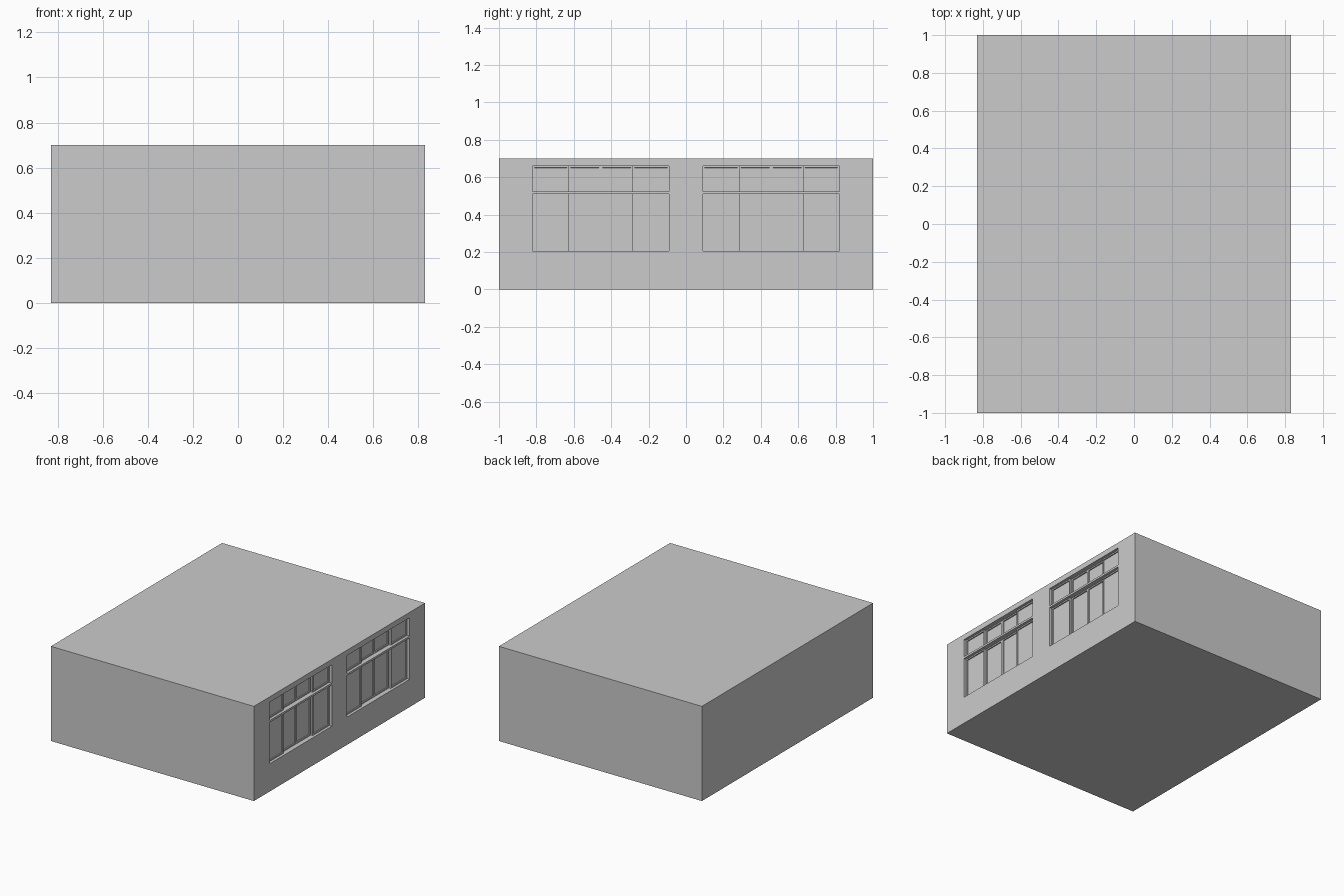
import bpy, bmesh
from mathutils import Matrix, Vector

if "Cube" in bpy.data.objects:
    bpy.data.objects.remove(bpy.data.objects["Cube"])

W, L, H = 1.66, 2.0, 0.70
FACE = W / 2                                 # plane of the window wall
ROWS = [(0.205, 0.51), (0.525, 0.66)]        # main lights and transom lights
# y from, y to, setback of each sash (outer pair sits in front of inner pair)
SASHES = [(0.09, 0.285, 0.02), (0.285, 0.455, 0.035),
          (0.455, 0.628, 0.035), (0.628, 0.82, 0.02)]


def add_box(bm, lo, hi):
    lo, hi = Vector(lo), Vector(hi)
    mat = Matrix.Translation((lo + hi) / 2) @ Matrix.Diagonal((*(hi - lo), 1))
    verts = bmesh.ops.create_cube(bm, size=1, matrix=mat)["verts"]
    return {f for v in verts for f in v.link_faces}


def make_object(name, bm):
    bm.normal_update()
    mesh = bpy.data.meshes.new(name)
    bm.to_mesh(mesh)
    bm.free()
    ob = bpy.data.objects.new(name, mesh)
    bpy.context.collection.objects.link(ob)
    return ob


# Main block
bm = bmesh.new()
add_box(bm, (-W / 2, -L / 2, 0), (W / 2, L / 2, H))
block = make_object("building_block", bm)

# Window openings cut into the right wall
bm = bmesh.new()
for y0, y1 in ((-0.82, -0.09), (0.09, 0.82)):
    for z0, z1 in ROWS:
        add_box(bm, (FACE - 0.06, y0, z0), (FACE + 0.1, y1, z1))
cutter = make_object("opening_cutter", bm)
cutter.hide_render = True
cutter.hide_set(True)
cut = block.modifiers.new("openings", 'BOOLEAN')
cut.operation = 'DIFFERENCE'
cut.solver = 'EXACT'
cut.object = cutter

# Sashes: boxes with a narrow frame and a recessed pane
for side, label in ((-1, "front"), (1, "back")):
    bm = bmesh.new()
    for z0, z1 in ROWS:
        for a, b, setback in SASHES:
            y0, y1 = sorted((side * a, side * b))
            faces = add_box(bm, (FACE - 0.07, y0, z0), (FACE - setback, y1, z1))
            bm.normal_update()
            pane = max(faces, key=lambda f: f.calc_center_median().x)
            bmesh.ops.inset_individual(bm, faces=[pane], thickness=0.013)
            step = bmesh.ops.inset_individual(bm, faces=[pane], thickness=0.0005)
            bmesh.ops.translate(bm, verts=pane.verts, vec=(-0.008, 0, 0))
    make_object(label + "_window_sashes", bm)
